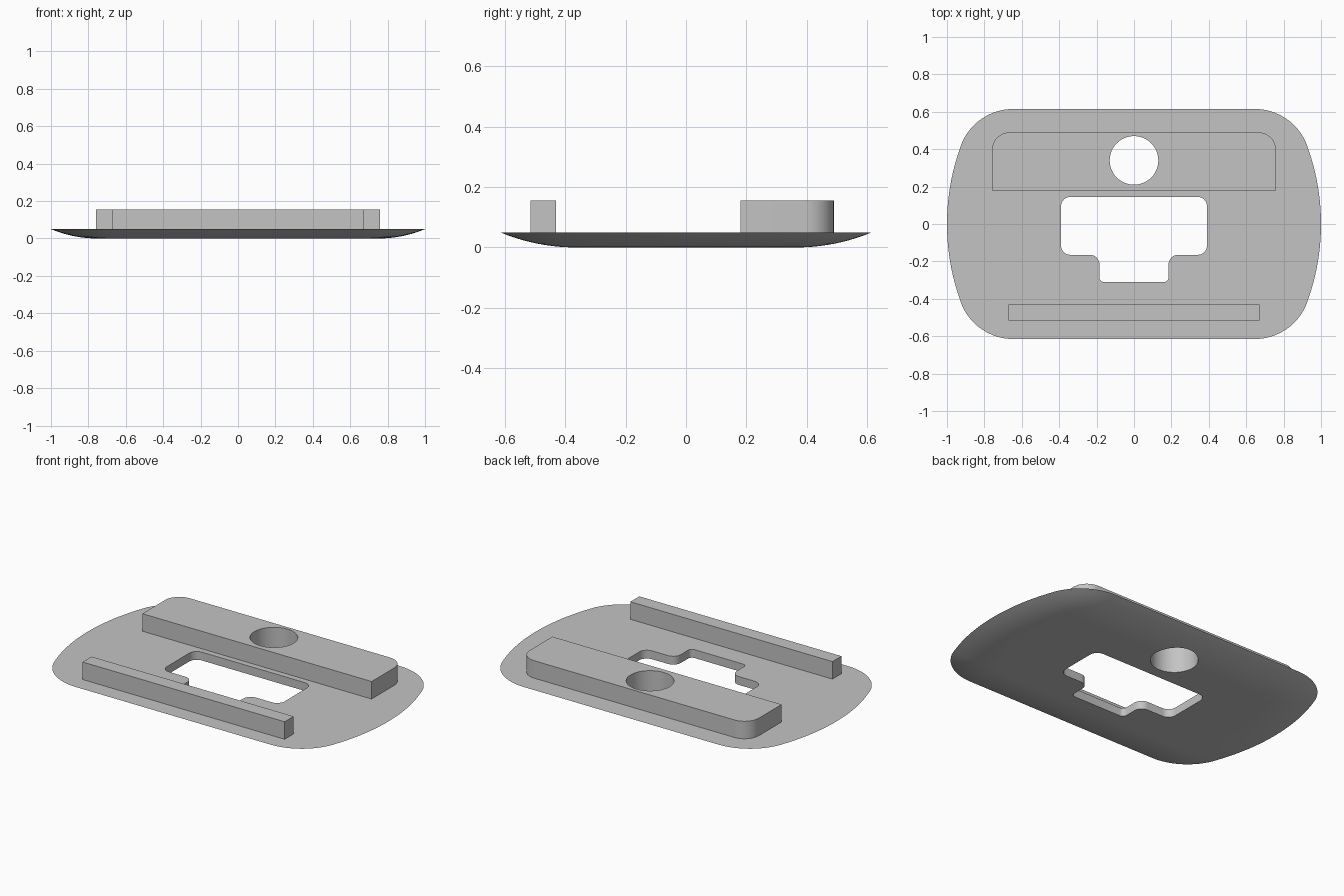
import bpy, bmesh
from math import sin, cos, pi, atan2, sqrt, radians
from mathutils import Vector

cube = bpy.data.objects.get("Cube")
if cube:
    bpy.data.objects.remove(cube, do_unlink=True)

GREY = 0.55
grey = bpy.data.materials.new("light_grey")
grey.use_nodes = True
grey.diffuse_color = (GREY, GREY, GREY, 1)
grey.node_tree.nodes["Principled BSDF"].inputs["Base Color"].default_value = (GREY, GREY, GREY, 1)


def arc(cx, cy, r, start, end, steps):
    return [(cx + r * cos(start + (end - start) * i / steps),
             cy + r * sin(start + (end - start) * i / steps)) for i in range(steps + 1)]


def rounded(corners, steps=8):
    """Outline from (x, y, radius) right-angled corners."""
    pts = []
    for i, (x, y, r) in enumerate(corners):
        p = Vector((x, y))
        if r == 0:
            pts.append((x, y))
            continue
        a = (Vector(corners[i - 1][:2]) - p).normalized()
        b = (Vector(corners[(i + 1) % len(corners)][:2]) - p).normalized()
        for k in range(steps + 1):
            t = k / steps * pi / 2
            pts.append(tuple(p + r * (a * (1 - sin(t)) + b * (1 - cos(t)))))
    return pts


def loft(name, layers):
    """Closed solid through (outline, z) layers, bottom to top."""
    bm = bmesh.new()
    rings = [[bm.verts.new((x, y, z)) for x, y in pts] for pts, z in layers]
    for low, high in zip(rings, rings[1:]):
        for i in range(len(low)):
            j = (i + 1) % len(low)
            bm.faces.new((low[i], low[j], high[j], high[i]))
    bm.faces.new(rings[0][::-1])
    bm.faces.new(rings[-1])
    bmesh.ops.recalc_face_normals(bm, faces=bm.faces)
    mesh = bpy.data.meshes.new(name)
    bm.to_mesh(mesh)
    bm.free()
    mesh.materials.append(grey)
    obj = bpy.data.objects.new(name, mesh)
    bpy.context.collection.objects.link(obj)
    return obj


def select(obj):
    bpy.ops.object.select_all(action='DESELECT')
    obj.select_set(True)
    bpy.context.view_layer.objects.active = obj


def cut(obj, cutter):
    select(obj)
    mod = obj.modifiers.new("cut", 'BOOLEAN')
    mod.operation = 'DIFFERENCE'
    mod.solver = 'EXACT'
    mod.object = cutter
    bpy.ops.object.modifier_apply(modifier=mod.name)


# Plate outline: bulging ends, blended corners, straight front and back
CX, CY, CORNER, BULGE = 0.645, 0.315, 0.3, 1.215


def plate_outline(inset):
    join = atan2(CY, CX - 1 + BULGE)
    quarter = arc(1 - BULGE, 0, BULGE - inset, 0, join, 10)
    quarter += arc(CX, CY, CORNER - inset, join, pi / 2, 16)[1:]
    half = quarter + [(-x, y) for x, y in quarter[::-1]]
    return half + [(x, -y) for x, y in half[-2:0:-1]]


# Dished underside rises along an arc to a sharp rim
THICK, DISH = 0.05, 0.25
R = (DISH ** 2 + THICK ** 2) / (2 * THICK)
layers = []
for i in range(11):
    reach = DISH * i / 10
    layers.append((plate_outline(DISH - reach), R - sqrt(R * R - reach * reach)))
plate = loft("base_plate", layers)

# Raised rear block and front bar
TOP, SUNK = 0.155, 0.045
block_shape = rounded([(-0.76, 0.18, 0), (0.76, 0.18, 0), (0.76, 0.49, 0.095), (-0.76, 0.49, 0.095)])
block = loft("rear_block", [(block_shape, SUNK), (block_shape, TOP)])
bar_shape = rounded([(-0.67, -0.515, 0), (0.67, -0.515, 0), (0.67, -0.43, 0), (-0.67, -0.43, 0)])
bar = loft("front_bar", [(bar_shape, SUNK), (bar_shape, TOP)])

# Round hole and stepped window through the plate
hole_shape = arc(0, 0.34, 0.13, 0, 2 * pi, 48)[:-1]
right_side = [(0.185, -0.31, 0.025), (0.185, -0.165, 0.05), (0.39, -0.165, 0.05), (0.39, 0.145, 0.05)]
window_shape = rounded(right_side + [(-x, y, r) for x, y, r in right_side[::-1]])
hole = loft("hole_cutter", [(hole_shape, -0.1), (hole_shape, 0.3)])
window = loft("window_cutter", [(window_shape, -0.1), (window_shape, 0.3)])
cut(plate, hole)
cut(plate, window)
cut(block, hole)
for cutter in (hole, window):
    bpy.data.objects.remove(cutter, do_unlink=True)

for part in (plate, block, bar):
    select(part)
    bpy.ops.object.shade_smooth_by_angle(angle=radians(30))
